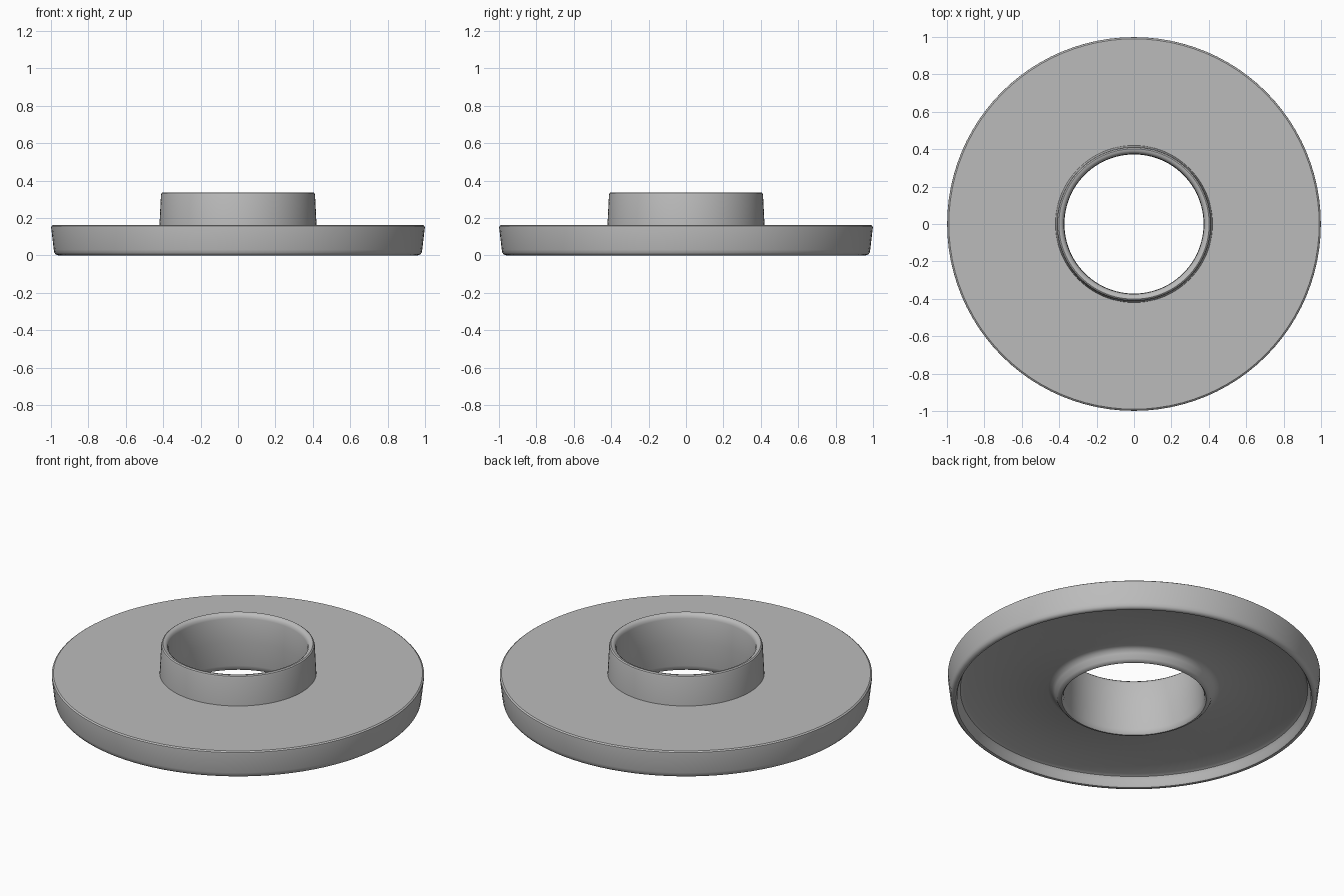
import bpy
import bmesh
from math import tau, radians

cube = bpy.data.objects.get("Cube")
if cube:
    bpy.data.objects.remove(cube, do_unlink=True)

SEGMENTS = 96

grey = bpy.data.materials.new("plain grey")
grey.use_nodes = True
COLOUR = (0.5, 0.5, 0.5, 1)
grey.diffuse_color = COLOUR
grey.node_tree.nodes["Principled BSDF"].inputs["Base Color"].default_value = COLOUR


def lathe(name, profile):
    """Revolve a closed (radius, height) outline around the z axis."""
    bm = bmesh.new()
    verts = [bm.verts.new((r, 0, z)) for r, z in profile]
    edges = [bm.edges.new((a, b)) for a, b in zip(verts, verts[1:] + verts[:1])]
    bmesh.ops.spin(bm, geom=verts + edges, cent=(0, 0, 0), axis=(0, 0, 1),
                   angle=tau, steps=SEGMENTS, use_merge=True)
    bmesh.ops.remove_doubles(bm, verts=bm.verts, dist=0.0001)
    bmesh.ops.recalc_face_normals(bm, faces=bm.faces)
    mesh = bpy.data.meshes.new(name)
    bm.to_mesh(mesh)
    bm.free()
    mesh.materials.append(grey)
    obj = bpy.data.objects.new(name, mesh)
    bpy.context.collection.objects.link(obj)
    bpy.ops.object.select_all(action="DESELECT")
    obj.select_set(True)
    bpy.context.view_layer.objects.active = obj
    bpy.ops.object.shade_smooth_by_angle(angle=radians(35))
    return obj


# Flanged ring: tapered outer wall, flat top, raised collar, through bore,
# and a recessed underside between the rim and the hub
lathe("flanged_collar", [
    # outer rim, bottom to top
    (0.962, 0), (0.974, 0.004), (0.982, 0.014), (0.985, 0.03),
    (0.999, 0.148), (0.998, 0.156), (0.99, 0.162),
    # flat top and raised collar
    (0.42, 0.162), (0.412, 0.322), (0.409, 0.332), (0.402, 0.337),
    # bore with rounded ends
    (0.39, 0.335), (0.379, 0.326), (0.374, 0.31), (0.372, 0.17),
    (0.376, 0.03), (0.38, 0.01), (0.388, 0),
    # hub underside, recess floor and inner rim wall
    (0.4, 0.002), (0.412, 0.012), (0.425, 0.04), (0.438, 0.058), (0.46, 0.066),
    (0.915, 0.066), (0.932, 0.058), (0.942, 0.04), (0.948, 0.012), (0.954, 0.002),
])
